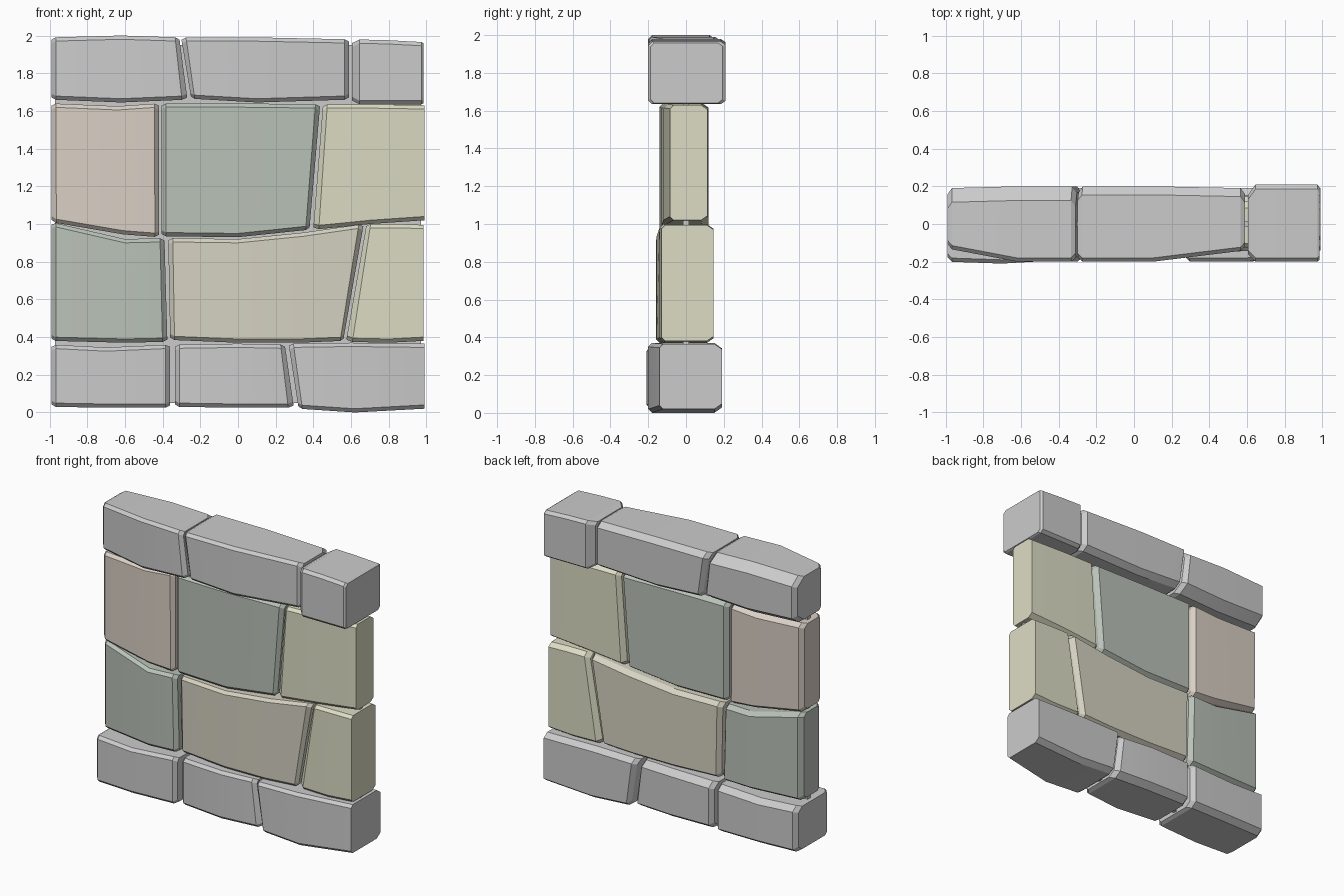
import bpy, bmesh
from mathutils import Vector

if "Cube" in bpy.data.objects:
    bpy.data.objects.remove(bpy.data.objects["Cube"])

COLOURS = {
    "brown": (0.70, 0.63, 0.56, 1), "green": (0.49, 0.54, 0.48, 1),
    "sand": (0.72, 0.72, 0.56, 1), "tan": (0.67, 0.65, 0.54, 1)}
mats = {}
for n, c in COLOURS.items():
    mats[n] = bpy.data.materials.new(n)
    mats[n].diffuse_color = c


def section(xt, zt, xb, zb, yf, yb, cf, cb):
    """Chamfered cross-section of a stone between its top and bottom points."""
    def p(y, d_top=None, d_bot=None):
        f = d_top / (zt - zb) if d_top is not None else 1 - d_bot / (zt - zb)
        return Vector((xt + (xb - xt) * f, y, zt + (zb - zt) * f))
    return [p(yf, cf), p(yf + cf, 0), p(yb - cb, 0), p(yb, cb * 0.7),
            p(yb, None, cb * 0.7), p(yb - cb, None, 0), p(yf + cf, None, 0), p(yf, None, cf)]


def stone(name, cols, cf=0.02, cb=0.035, left=0.03, right=0.03, colour=None):
    """Loft a stone along x; cols = (x_top, z_top, x_bottom, z_bottom, y_front, y_back)."""
    def chamfered_end(end, nxt, c):
        if not c:
            return [end]
        xt, zt, xb, zb, yf, yb = end
        f = c * 0.8 / abs(nxt[0] - end[0])
        inner = tuple(a + (b - a) * f for a, b in zip(end, nxt))
        k = 0.4 * c
        return [(xt, zt - k, xb, zb + k, yf + c * 0.8, yb - c * 1.1), inner]
    prof = (chamfered_end(cols[0], cols[1], left) + list(cols[1:-1])
            + chamfered_end(cols[-1], cols[-2], right)[::-1])
    bm = bmesh.new()
    rings = [[bm.verts.new(v) for v in section(*c, cf, cb)] for c in prof]
    for a, b in zip(rings, rings[1:]):
        for i in range(8):
            j = (i + 1) % 8
            bm.faces.new((a[i], a[j], b[j], b[i]))
    bm.faces.new(rings[0])
    bm.faces.new(rings[-1][::-1])
    bmesh.ops.recalc_face_normals(bm, faces=bm.faces)
    me = bpy.data.meshes.new(name)
    bm.to_mesh(me)
    bm.free()
    ob = bpy.data.objects.new(name, me)
    bpy.context.collection.objects.link(ob)
    if colour:
        me.materials.append(mats[colour])
    ob.select_set(True)
    bpy.context.view_layer.objects.active = ob
    bpy.ops.object.shade_smooth_by_angle(angle=0.4)
    ob.select_set(False)


# Cap stones
stone("cap_left", [(-.99, 1.99, -.99, 1.66, -.13, .19), (-.62, 2.0, -.62, 1.645, -.2, .2),
                   (-.31, 1.99, -.27, 1.66, -.2, .2)], cb=0.075)
stone("cap_middle", [(-.30, 1.99, -.25, 1.665, -.2, .2), (.1, 1.99, .1, 1.645, -.2, .2),
                     (.59, 1.98, .59, 1.66, -.14, .19)], cb=0.045)
stone("cap_right", [(.605, 1.98, .605, 1.635, -.2, .21), (.8, 1.975, .8, 1.635, -.2, .21),
                    (.985, 1.965, .985, 1.635, -.2, .21)], left=0.05, right=0.015, cb=0.025)

# Upper wall stones
stone("upper_left", [(-.99, 1.64, -.99, 1.01, -.12, .11), (-.64, 1.625, -.61, .945, -.14, .12),
                     (-.42, 1.64, -.42, .93, -.13, .12)], colour="brown")
stone("upper_middle", [(-.405, 1.64, -.405, .935, -.13, .12), (0, 1.64, 0, .93, -.14, .12),
                       (.435, 1.635, .38, .97, -.12, .12)], colour="green")
stone("upper_right", [(.45, 1.635, .4, .97, -.13, .12), (.7, 1.635, .7, 1.0, -.12, .12),
                      (.99, 1.63, .99, 1.02, -.085, .115)], right=0, colour="sand")

# Lower wall stones
stone("lower_left", [(-.99, 1.01, -.99, .38, -.11, .12), (-.6, .92, -.6, .37, -.16, .14),
                     (-.39, .925, -.375, .375, -.15, .14)], colour="green")
stone("lower_middle", [(-.37, .925, -.36, .385, -.14, .145), (0, .92, 0, .37, -.16, .145),
                       (.35, .955, .32, .37, -.155, .145), (.665, 1.0, .56, .38, -.14, .145)],
      colour="tan")
stone("lower_right", [(.68, 1.0, .575, .375, -.14, .145), (.85, 1.0, .8, .37, -.14, .145),
                      (.985, .995, .985, .38, -.13, .145)], right=0, colour="sand")

# Base stones
stone("base_left", [(-.99, .36, -.99, .03, -.2, .18), (-.7, .345, -.7, .025, -.21, .19),
                    (-.36, .36, -.36, .025, -.19, .19)], cb=0.045)
stone("base_middle", [(-.335, .36, -.335, .03, -.17, .19), (0, .365, 0, .025, -.2, .19),
                      (.25, .36, .295, .025, -.17, .17)], cb=0.05)
stone("base_right", [(.27, .365, .32, .02, -.2, .19), (.6, .37, .62, 0, -.2, .19),
                     (.99, .365, .99, .02, -.14, .19)], right=0, cb=0.04)

# Thin mortar sheet filling the joints
bpy.ops.mesh.primitive_cube_add(size=1, location=(0, 0, 1.0))
mortar = bpy.context.object
mortar.name = "mortar_core"
mortar.scale = (1.94, 0.03, 1.9)

for m in bpy.data.materials:
    if m.users and not m.is_grease_pencil:
        m.use_nodes = True
        m.node_tree.nodes["Principled BSDF"].inputs["Base Color"].default_value = m.diffuse_color
